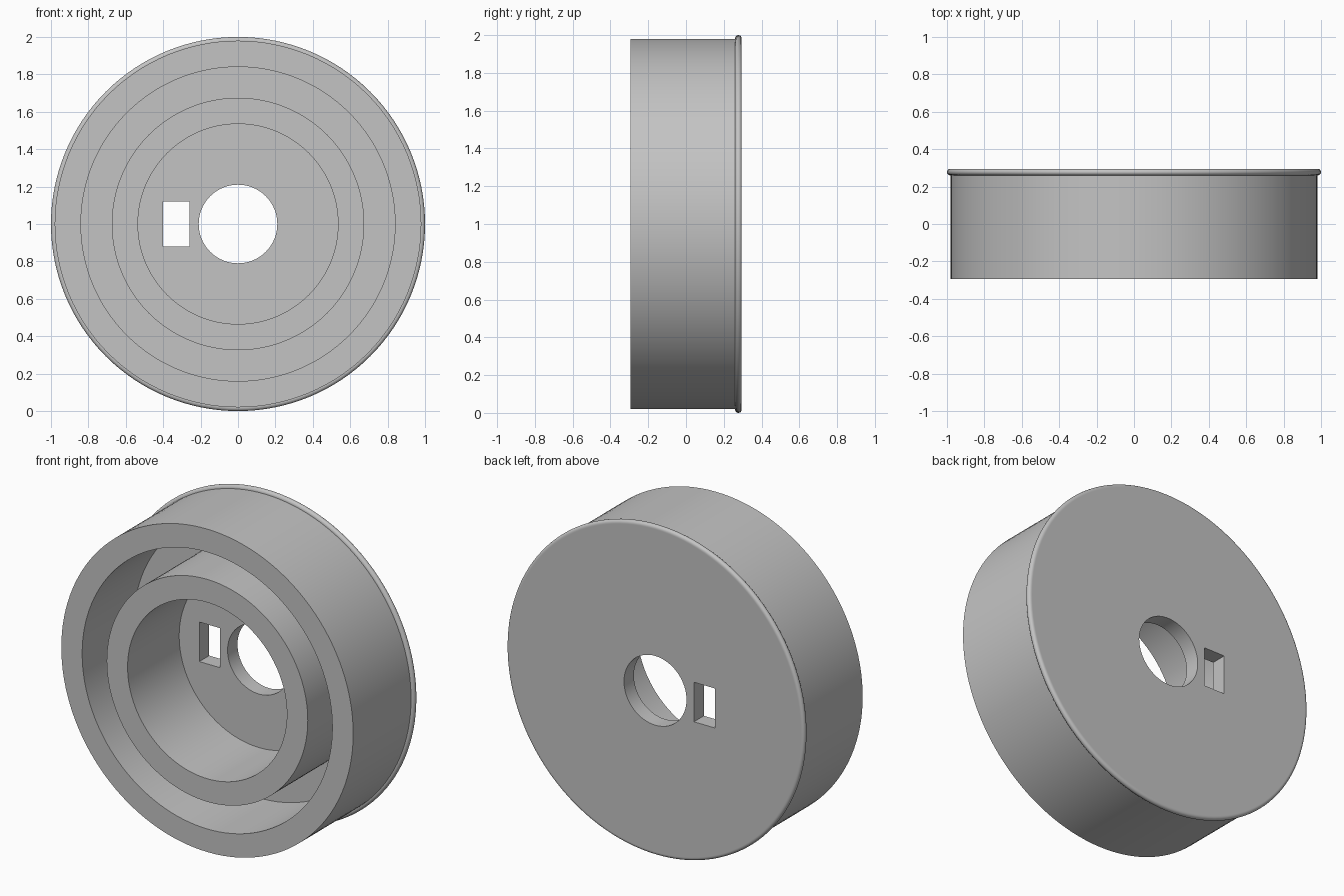
import bpy, bmesh
from math import pi, sin, cos, radians
from mathutils import Vector

default = bpy.data.objects.get("Cube")
if default:
    bpy.data.objects.remove(default, do_unlink=True)

CENTRE = Vector((0, 0, 1))
FRONT, BACK, FLOOR = -0.295, 0.295, 0.20
BEAD = 0.0175          # radius of the rounded rim
SEGMENTS = 128

grey = bpy.data.materials.new("plain grey")
grey.use_nodes = True
colour = (0.55, 0.55, 0.55, 1)
grey.diffuse_color = colour
grey.node_tree.nodes["Principled BSDF"].inputs["Base Color"].default_value = colour


def add_object(name, bm):
    bmesh.ops.recalc_face_normals(bm, faces=bm.faces)
    mesh = bpy.data.meshes.new(name)
    bm.to_mesh(mesh)
    bm.free()
    mesh.materials.append(grey)
    obj = bpy.data.objects.new(name, mesh)
    bpy.context.collection.objects.link(obj)
    return obj


def lathe(name, profile):
    """Spin a closed (radius, y) profile round the y axis."""
    bm = bmesh.new()
    verts = [bm.verts.new(CENTRE + Vector((r, y, 0))) for r, y in profile]
    edges = [bm.edges.new((v, verts[i - 1])) for i, v in enumerate(verts)]
    bmesh.ops.spin(bm, geom=verts + edges, cent=CENTRE, axis=(0, 1, 0),
                   angle=2 * pi, steps=SEGMENTS, use_duplicate=False)
    bmesh.ops.remove_doubles(bm, verts=bm.verts, dist=0.0005)
    return add_object(name, bm)


# Drum: pierced back plate, inner collar, outer wall and rounded rim
steps = 8
rim = [(1 - BEAD + BEAD * sin(pi * i / steps), BACK - BEAD - BEAD * cos(pi * i / steps))
       for i in range(steps + 1)]
profile = [(0.21, BACK), (0.21, FLOOR),
           (0.535, FLOOR), (0.535, FRONT), (0.675, FRONT), (0.675, FLOOR),
           (0.84, FLOOR), (0.84, FRONT), (0.98, FRONT), (0.98, BACK - 2 * BEAD)]
profile += rim + [(0.978, BACK)]
drum = lathe("drum_body", profile)

# Rectangular slot through the back plate
bm = bmesh.new()
bmesh.ops.create_cube(bm, size=1)
bmesh.ops.scale(bm, vec=(0.14, 0.3, 0.24), verts=bm.verts)
bmesh.ops.translate(bm, vec=(-0.33, 0.25, 1), verts=bm.verts)
cutter = add_object("slot_cutter", bm)
cutter.hide_render = True

bpy.ops.object.select_all(action="DESELECT")
drum.select_set(True)
bpy.context.view_layer.objects.active = drum
cut = drum.modifiers.new("slot", "BOOLEAN")
cut.operation = "DIFFERENCE"
cut.solver = "EXACT"
cut.object = cutter
bpy.ops.object.modifier_apply(modifier=cut.name)
bpy.data.objects.remove(cutter, do_unlink=True)

bpy.ops.object.shade_smooth_by_angle(angle=radians(35))
